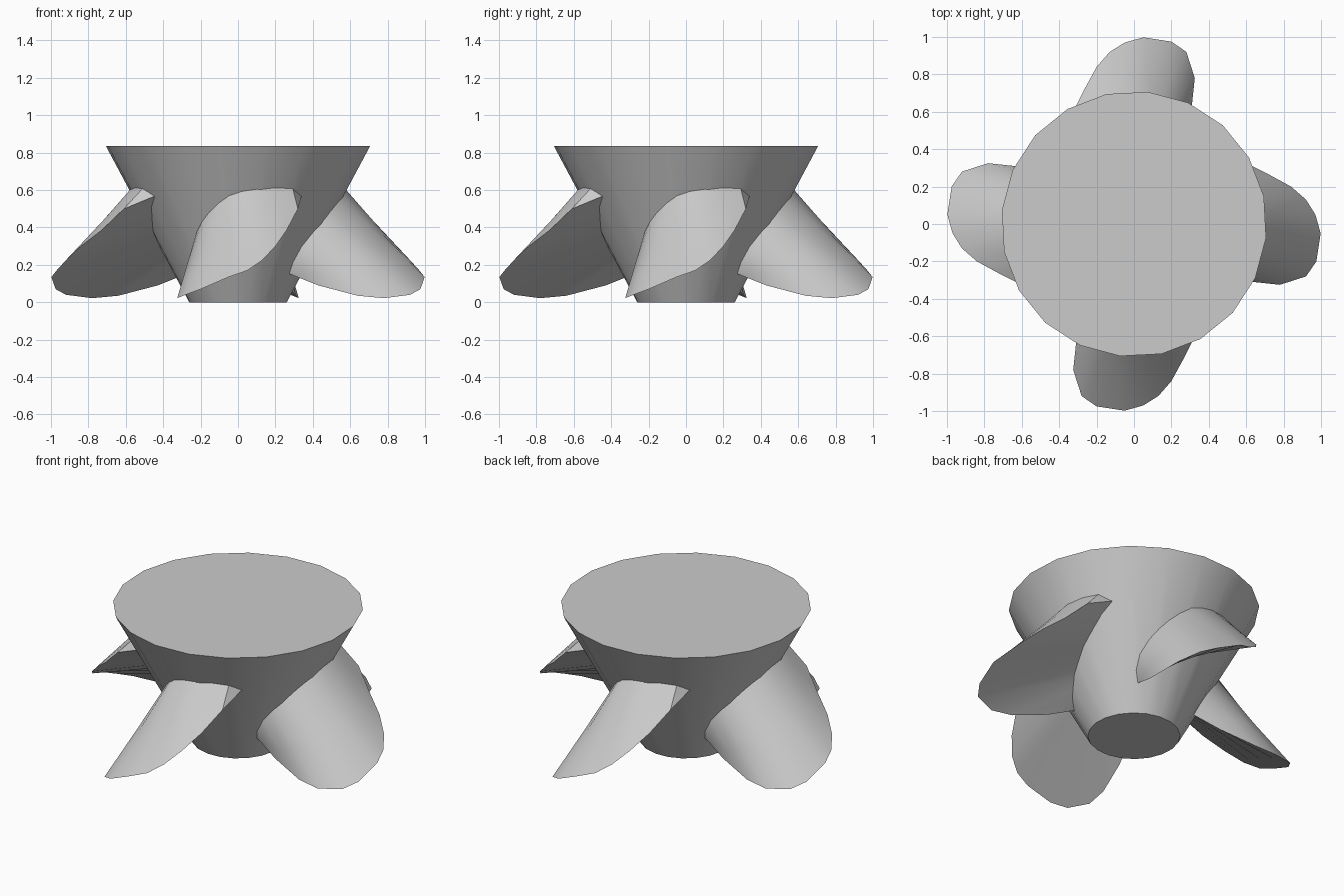
import bpy, bmesh
from math import sqrt, radians, pi
from mathutils import Matrix, Vector

old = bpy.data.objects.get("Cube")
if old:
    bpy.data.objects.remove(old)

TOP_R, BOTTOM_R, HEIGHT = 0.71, 0.262, 0.835

metal = bpy.data.materials.new("grey_metal")
metal.use_nodes = True
GREY = (0.6, 0.6, 0.6, 1)
metal.diffuse_color = GREY
metal.node_tree.nodes["Principled BSDF"].inputs["Base Color"].default_value = GREY


def finish(bm, name, angle):
    bmesh.ops.recalc_face_normals(bm, faces=bm.faces)
    mesh = bpy.data.meshes.new(name)
    bm.to_mesh(mesh)
    bm.free()
    mesh.materials.append(metal)
    obj = bpy.data.objects.new(name, mesh)
    bpy.context.collection.objects.link(obj)
    bpy.ops.object.select_all(action='DESELECT')
    obj.select_set(True)
    bpy.context.view_layer.objects.active = obj
    bpy.ops.object.shade_smooth_by_angle(angle=radians(angle))
    return obj


def on_hub(x, z, sink=0.97):
    """Point on the front of the cone, slightly sunk into it."""
    r = (BOTTOM_R + (TOP_R - BOTTOM_R) * z / HEIGHT) * sink
    return Vector((x, -sqrt(r * r - x * x), z))


# Conical hub
bm = bmesh.new()
bmesh.ops.create_cone(bm, cap_ends=True, segments=20, radius1=BOTTOM_R,
                      radius2=TOP_R, depth=HEIGHT)
bmesh.ops.transform(bm, verts=bm.verts, matrix=Matrix.Translation((0, 0, HEIGHT / 2))
                    @ Matrix.Rotation(radians(12), 4, 'Z'))
finish(bm, "hub", 40)

# Blade: outer rim, and the arched line where its upper side meets the hub
rim = [Vector(p) for p in (
    (-.20, -.28, .15), (-.25, -.43, .09), (-.31, -.64, .035), (-.325, -.78, .022),
    (-.28, -.92, .04), (-.20, -.975, .07), (-.05, -.998, .135), (.05, -.97, .17),
    (.13, -.92, .225), (.20, -.84, .30), (.26, -.73, .385), (.32, -.61, .50),
    (.34, -.44, .57))]
arch = [on_hub(x, z) for x, z in (
    (-.20, .15), (-.23, .22), (-.24, .30), (-.22, .38), (-.19, .44), (-.15, .49),
    (-.10, .54), (-.05, .58), (.02, .60), (.10, .615), (.20, .62), (.29, .62),
    (.34, .57))]
last = len(rim) - 1
base = []
for i in range(last + 1):
    p = rim[0].lerp(rim[-1], i / last)
    base.append(on_hub(p.x, p.z))


def add_blade(name, turn):
    """Flat underside and domed upper side, both lofted from root to rim."""
    bm = bmesh.new()
    rows = [base, rim, [r.lerp(a, 0.5) for r, a in zip(rim, arch)], arch]
    grid = [[bm.verts.new(p) for p in row] for row in rows]
    for a, b in zip(grid, grid[1:]):
        for i in range(last):
            bm.faces.new((a[i], a[i + 1], b[i + 1], b[i]))
    # Close the root inside the hub
    for i in range(last):
        bm.faces.new((grid[3][i], grid[3][i + 1], grid[0][i + 1], grid[0][i]))
    bmesh.ops.remove_doubles(bm, verts=bm.verts, dist=0.001)
    bmesh.ops.transform(bm, verts=bm.verts, matrix=Matrix.Rotation(turn, 4, 'Z'))
    finish(bm, name, 35)


for k, side in enumerate(("front", "left", "back", "right")):
    add_blade(side + "_blade", k * pi / 2)
